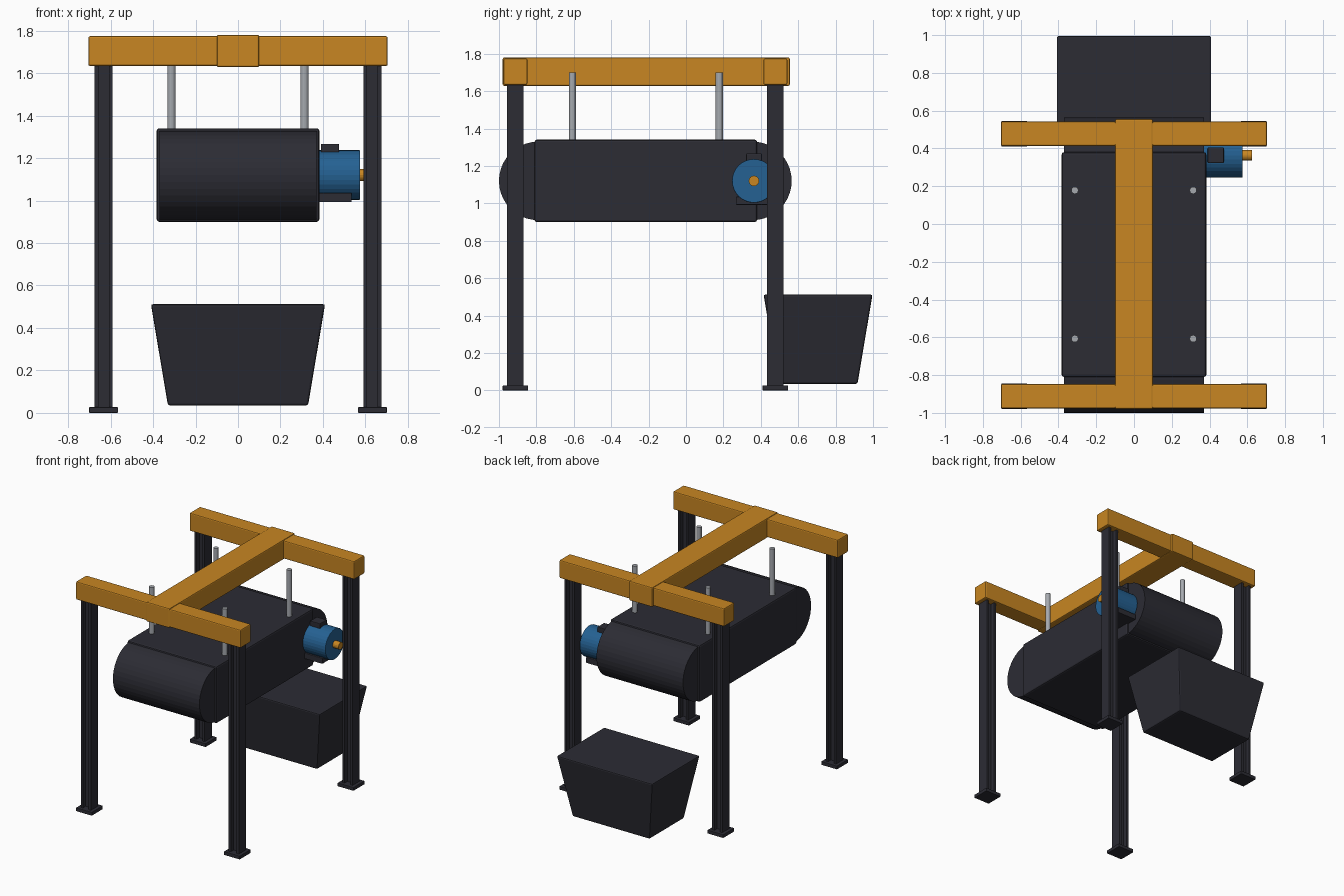
import bpy, bmesh, math
from mathutils import Matrix, Vector

if "Cube" in bpy.data.objects:
    bpy.data.objects.remove(bpy.data.objects["Cube"])


def material(name, rgb):
    m = bpy.data.materials.new(name)
    m.use_nodes = True
    m.diffuse_color = (*rgb, 1)
    m.node_tree.nodes["Principled BSDF"].inputs["Base Color"].default_value = (*rgb, 1)
    return m


DARK = material("dark steel", (0.025, 0.025, 0.034))
ORANGE = material("orange paint", (0.58, 0.24, 0.016))
BLUE = material("motor blue", (0.018, 0.12, 0.29))
STEEL = material("light steel", (0.38, 0.4, 0.43))


def finish(name, bm, mat, bevel=0):
    bmesh.ops.recalc_face_normals(bm, faces=bm.faces)
    mesh = bpy.data.meshes.new(name)
    bm.to_mesh(mesh)
    bm.free()
    mesh.materials.append(mat)
    ob = bpy.data.objects.new(name, mesh)
    bpy.context.collection.objects.link(ob)
    if bevel:
        mod = ob.modifiers.new("Bevel", "BEVEL")
        mod.width = bevel
        mod.segments = 2
        mod.limit_method = "ANGLE"
    return ob


def box(name, lo, hi, mat, bevel=0, taper=0):
    """Box between two corners; taper pulls the bottom inwards."""
    lo, hi = Vector(lo), Vector(hi)
    bm = bmesh.new()
    bmesh.ops.create_cube(bm, size=1)
    for v in bm.verts:
        low = v.co.z < 0
        size = hi - lo
        if low:
            size -= Vector((2 * taper, 2 * taper, 0))
        v.co = (lo + hi) / 2 + v.co * size
    return finish(name, bm, mat, bevel)


def cylinder(name, centre, radius, length, axis, mat, sides=32, bevel=0):
    bm = bmesh.new()
    turn = Matrix.Rotation(math.pi / 2, 4, "Y") if axis == "X" else Matrix()
    bmesh.ops.create_cone(bm, cap_ends=True, segments=sides, radius1=radius,
                          radius2=radius, depth=length,
                          matrix=Matrix.Translation(centre) @ turn)
    return finish(name, bm, mat, bevel)


def leg(name, x, y):
    """H-section post: flanges face sideways, web runs between them."""
    w, h, f, t = 0.043, 0.044, 0.018, 0.009
    quarter = [(w, h), (w - f, h), (w - f, t)]
    right = quarter + [(-px, py) for px, py in reversed(quarter)]
    outline = right + [(-px, -py) for px, py in right]
    bm = bmesh.new()
    face = bm.faces.new([bm.verts.new((x + px, y + py, 0.02)) for px, py in outline])
    top = bmesh.ops.extrude_face_region(bm, geom=[face])["geom"]
    bmesh.ops.translate(bm, vec=(0, 0, 1.63),
                        verts=[g for g in top if isinstance(g, bmesh.types.BMVert)])
    finish(name, bm, DARK)


# Frame: posts, foot plates, cross beams and spine beam
for end, y in (("front", -0.912), ("back", 0.478)):
    for side, x in (("right", -0.633), ("left", 0.633)):
        leg(f"{end}_{side}_leg", x, y)
        box(f"{end}_{side}_foot", (x - 0.068, y - 0.068, 0),
            (x + 0.068, y + 0.068, 0.027), DARK, 0.003)
    box(f"{end}_cross_beam", (-0.705, y - 0.064, 1.634),
        (0.705, y + 0.064, 1.774), ORANGE, 0.008)
box("spine_beam", (-0.1, -0.98, 1.628), (0.1, 0.555, 1.78), ORANGE, 0.008)

# Conveyor housing with an end drum at each end
box("conveyor_housing", (-0.383, -0.81, 0.9), (0.383, 0.38, 1.34), DARK, 0.012)
for end, y in (("front", -0.79), ("back", 0.355)):
    cylinder(f"{end}_drum", (0, y, 1.12), 0.21, 0.74, "X", DARK, 40)

# Hanger rods
for end, y in (("front", -0.607), ("back", 0.178)):
    for side, x in (("right", -0.313), ("left", 0.313)):
        cylinder(f"{end}_{side}_hanger_rod", (x, y, 1.51), 0.019, 0.38, "Z", STEEL, 12)

# Drive motor on the left side
cylinder("motor_body", (0.472, 0.363, 1.12), 0.117, 0.206, "X", BLUE, 32, 0.004)
cylinder("motor_shaft", (0.59, 0.363, 1.12), 0.028, 0.07, "X", ORANGE, 16)
box("motor_terminal_box", (0.39, 0.322, 1.2), (0.476, 0.406, 1.267), DARK, 0.005)
box("motor_mount", (0.37, 0.267, 0.992), (0.535, 0.459, 1.036), DARK, 0.004)

# Collection hopper behind the conveyor
box("hopper", (-0.41, 0.415, 0.035), (0.41, 0.997, 0.512), DARK, 0.01, 0.08)
